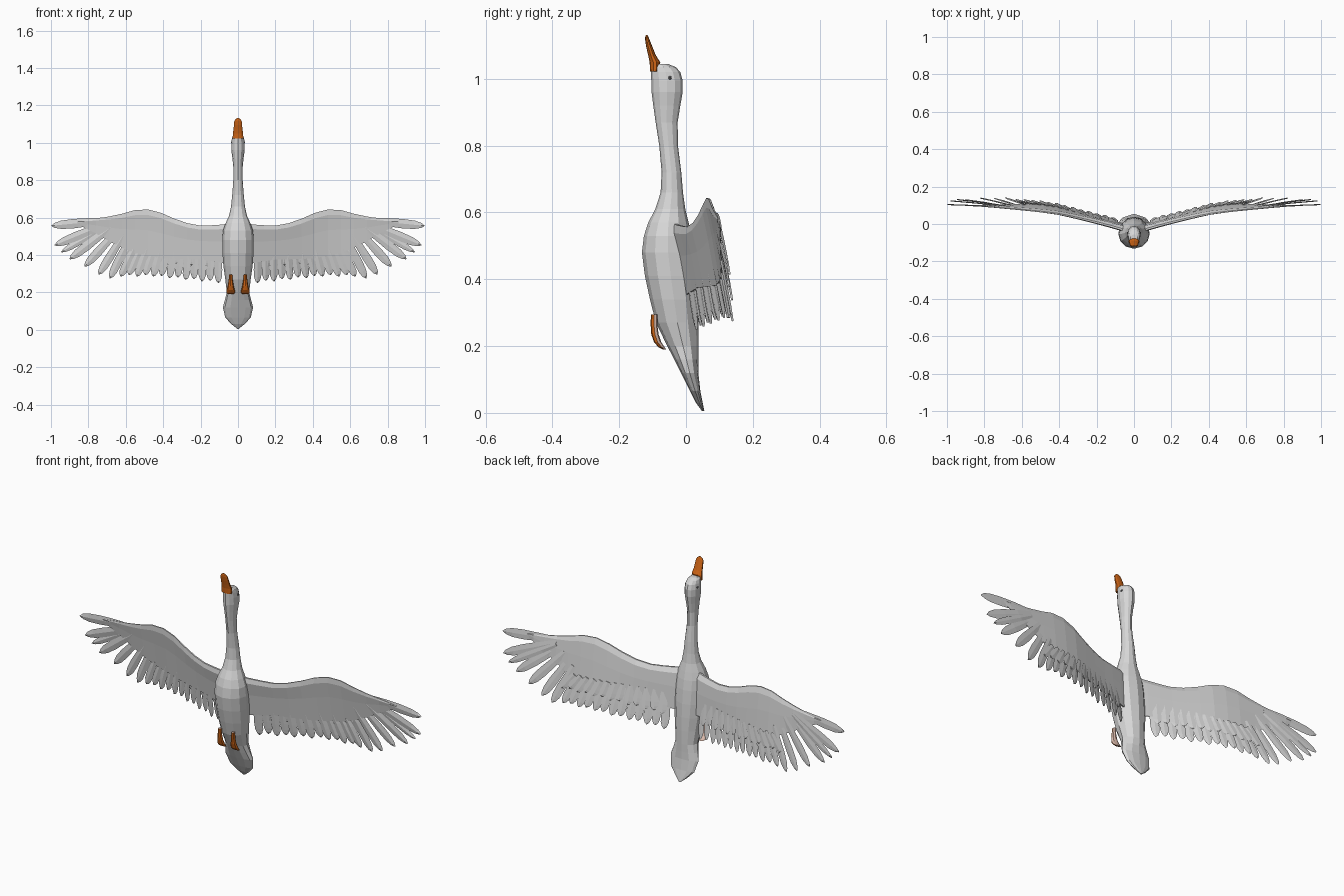
import bpy, bmesh, math
from mathutils import Vector


def material(name, rgb):
    m = bpy.data.materials.new(name)
    m.diffuse_color = (*rgb, 1)
    return m


white = material("white plumage", (0.68, 0.68, 0.68))
orange = material("beak orange", (0.62, 0.13, 0.008))
pink = material("pale pink skin", (0.75, 0.52, 0.43))
dark = material("eye grey", (0.16, 0.16, 0.17))


def lerp_table(table, x):
    """Piecewise linear lookup in (x, value) pairs."""
    if x <= table[0][0]:
        return table[0][1]
    for (a, va), (b, vb) in zip(table, table[1:]):
        if x <= b:
            return va + (vb - va) * (x - a) / (b - a)
    return table[-1][1]


def loft(bm, rings):
    """Skin a list of equal-length point rings and cap both ends."""
    vs = [[bm.verts.new(p) for p in r] for r in rings]
    n = len(vs[0])
    for a, b in zip(vs, vs[1:]):
        for i in range(n):
            j = (i + 1) % n
            bm.faces.new((a[i], a[j], b[j], b[i]))
    bm.faces.new(vs[0][::-1])
    bm.faces.new(vs[-1])


def finish(bm, name, mats, mirror=False):
    bmesh.ops.recalc_face_normals(bm, faces=bm.faces)
    me = bpy.data.meshes.new(name)
    bm.to_mesh(me)
    bm.free()
    ob = bpy.data.objects.new(name, me)
    bpy.context.collection.objects.link(ob)
    for m in mats:
        me.materials.append(m)
    if mirror:
        mod = ob.modifiers.new("Mirror", 'MIRROR')
        mod.use_axis[0] = True
        mod.use_mirror_merge = False
    return ob


def level_rings(profile, sides, cx=0.0):
    """Horizontal ellipses from (z, front y, back y, half width)."""
    out = []
    for z, f, b, w in profile:
        out.append([Vector((cx + w * math.sin(t), (f + b) / 2 - (b - f) / 2 * math.cos(t), z))
                    for t in (2 * math.pi * i / sides for i in range(sides))])
    return out


# Body, tail, neck and head in one skin
body = [(0.005, 0.048, 0.055, 0.004), (0.03, 0.03, 0.05, 0.035), (0.065, 0.012, 0.043, 0.068),
        (0.12, -0.015, 0.037, 0.081), (0.16, -0.035, 0.037, 0.07), (0.20, -0.056, 0.038, 0.06),
        (0.27, -0.09, 0.038, 0.068), (0.34, -0.108, 0.036, 0.078), (0.41, -0.123, 0.032, 0.083),
        (0.48, -0.132, 0.025, 0.084), (0.53, -0.126, 0.017, 0.08), (0.57, -0.113, 0.008, 0.066),
        (0.61, -0.092, -0.002, 0.048), (0.66, -0.076, -0.009, 0.037), (0.72, -0.073, -0.014, 0.031),
        (0.80, -0.08, -0.024, 0.025), (0.87, -0.091, -0.025, 0.025), (0.92, -0.098, -0.017, 0.03),
        (0.96, -0.103, -0.01, 0.036), (0.995, -0.104, -0.01, 0.036), (1.02, -0.105, -0.017, 0.033),
        (1.035, -0.105, -0.03, 0.029), (1.045, -0.10, -0.055, 0.02)]
bm = bmesh.new()
loft(bm, level_rings(body, 12))
finish(bm, "body", [white])

# Beak
beak = [(1.022, -0.107, -0.08, 0.03), (1.05, -0.109, -0.077, 0.029), (1.07, -0.113, -0.09, 0.025),
        (1.095, -0.119, -0.1, 0.023), (1.115, -0.122, -0.108, 0.021), (1.125, -0.122, -0.112, 0.015),
        (1.131, -0.12, -0.115, 0.006)]
bm = bmesh.new()
loft(bm, level_rings(beak, 10))
finish(bm, "beak", [orange])

# Eyes
bm = bmesh.new()
bmesh.ops.create_icosphere(bm, subdivisions=1, radius=0.006)
bmesh.ops.translate(bm, verts=bm.verts, vec=(0.033, -0.048, 1.003))
finish(bm, "eyes", [dark], mirror=True)

# Tucked legs and feet: orange in front, pale skin elsewhere
leg = [(0.295, -0.105, -0.085, 0.008), (0.265, -0.106, -0.086, 0.011), (0.235, -0.104, -0.082, 0.016),
       (0.212, -0.096, -0.074, 0.022), (0.197, -0.083, -0.064, 0.022), (0.19, -0.069, -0.06, 0.016)]
bm = bmesh.new()
loft(bm, level_rings(leg, 8, 0.039))
finish(bm, "legs", [orange, pink], mirror=True)
me = bpy.data.objects["legs"].data
for p in me.polygons:
    p.material_index = 0 if p.normal.y < -0.2 else 1

# Wing layout: leading edge, covert edge and spanwise rise
LEAD = [(0.03, 0.57), (0.1, 0.56), (0.2, 0.557), (0.3, 0.575), (0.4, 0.622), (0.48, 0.643),
        (0.55, 0.64), (0.65, 0.612), (0.8, 0.587), (1.0, 0.562)]
TRAIL = [(0.03, 0.35), (0.2, 0.375), (0.4, 0.38), (0.55, 0.41), (0.65, 0.45), (0.75, 0.51),
         (0.86, 0.565)]
RISE = [(0.03, -0.04), (0.1, -0.018), (0.2, 0.008), (0.3, 0.032), (0.4, 0.053), (0.5, 0.066),
        (0.6, 0.076), (0.8, 0.095), (1.0, 0.103)]


def surface(x, z):
    return lerp_table(RISE, x) + 0.155 * (lerp_table(LEAD, x) - z)


# Wing arm with a rounded leading edge and thin covert edge
bm = bmesh.new()
rings = []
for x in (0.03, 0.08, 0.14, 0.2, 0.27, 0.34, 0.41, 0.48, 0.55, 0.62, 0.69, 0.76, 0.82, 0.86):
    top, low = lerp_table(LEAD, x), lerp_table(TRAIL, x)
    thick = 0.018 - 0.016 * x
    ring = []
    for t, k in ((0, 0.3), (0.12, 1), (0.45, 0.8), (1, 0.15), (1, -0.15), (0.45, -0.4), (0.12, -0.8), (0, -0.3)):
        z = top + (low - top) * t
        ring.append(Vector((x, surface(x, z) + k * thick, z)))
    rings.append(ring)
loft(bm, rings)
finish(bm, "wings", [white], mirror=True)


def feather(bm, base, tip, width, lift):
    """Thin ridged blade lying on the wing surface; points are (x, z)."""
    a, b = Vector(base), Vector(tip)
    d = (b - a).normalized()
    side = Vector((-d.y, d.x))
    rings = []
    for t, w in ((0, 0.6), (0.3, 0.85), (0.6, 1), (0.82, 0.9), (0.94, 0.55), (1, 0.08)):
        c = a.lerp(b, t)
        ring = []
        for s, h in ((-1, 0.001), (0, 0.003), (1, 0.001), (0, -0.003)):
            p = c + side * (s * w * width / 2)
            ring.append(Vector((p.x, surface(p.x, p.y) + h + lift + 0.002 * s, p.y)))
        rings.append(ring)
    loft(bm, rings)


# Long finger feathers at the wing tip
bm = bmesh.new()
fingers = [((0.70, 0.585), (0.997, 0.556)), ((0.69, 0.572), (0.98, 0.452)), ((0.67, 0.555), (0.90, 0.378)),
           ((0.64, 0.535), (0.82, 0.338)), ((0.61, 0.51), (0.745, 0.295)), ((0.585, 0.48), (0.685, 0.275))]
for i, (a, b) in enumerate(fingers):
    feather(bm, a, b, 0.05 - 0.001 * i, 0.004 * (i % 2))
# one extra blade between the widely spread outer fingers
feather(bm, (0.69, 0.563), (0.945, 0.415), 0.036, 0.006)
finish(bm, "finger_feathers", [white], mirror=True)

# Row of trailing feathers and shorter coverts over them
bm = bmesh.new()
count = 13
for i in range(count):
    x = 0.105 + 0.0435 * i
    lean = 0.075 * (i / count) ** 1.5
    tip_z = 0.25 + 0.035 * min(1, i / 8) + (0.008 if i % 2 else 0)
    feather(bm, (x - lean, 0.43), (x, tip_z), 0.042, 0.003 * (i % 2))
    feather(bm, (x - lean + 0.015, 0.44), (x + 0.012, tip_z + 0.075), 0.04, 0.006)
finish(bm, "trailing_feathers", [white], mirror=True)
